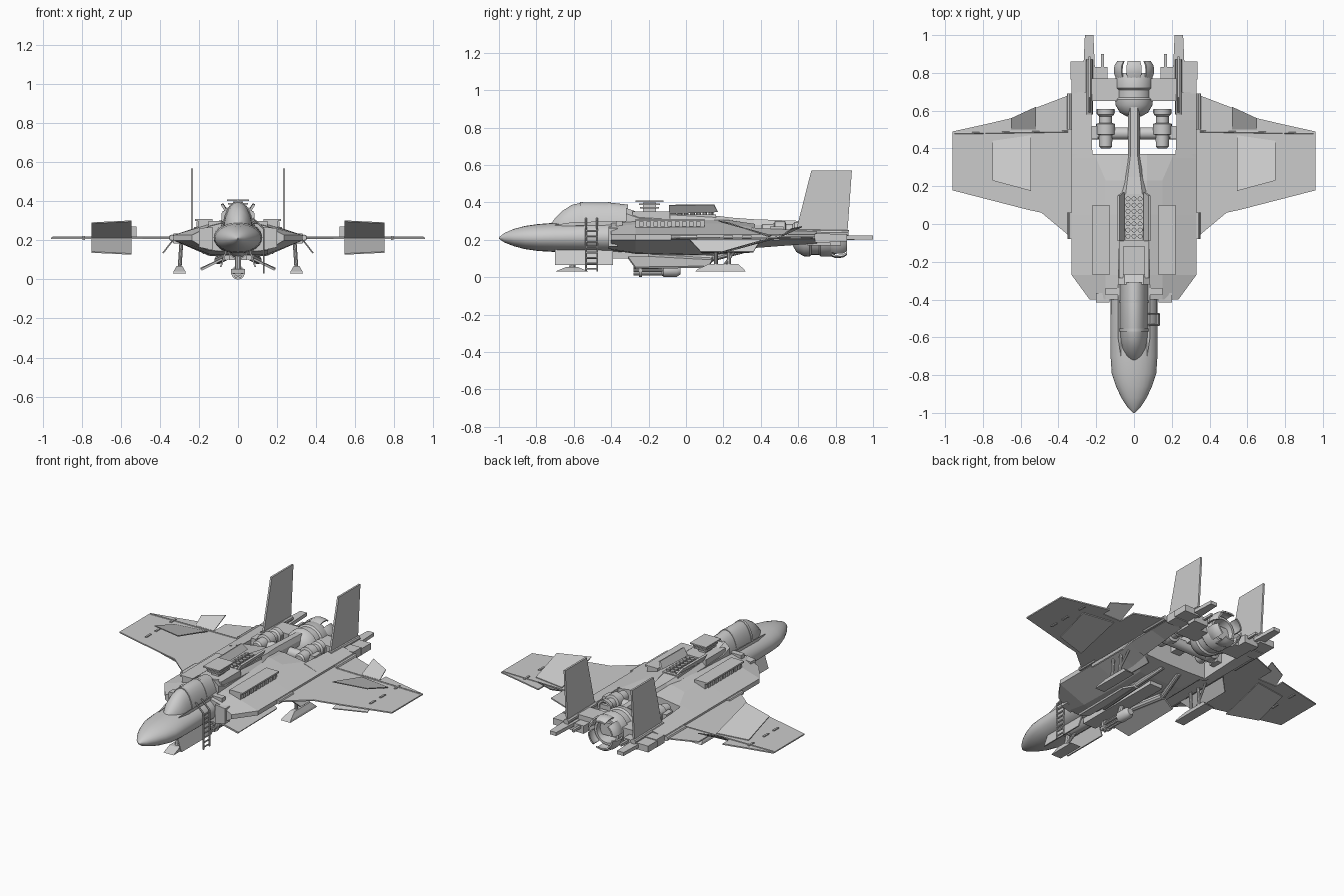
import bpy, bmesh, math
from mathutils import Vector
pi = math.pi

# ---- helpers: every part is a capped loft in world coordinates ----
def loft(name, rings, mirror=False, smooth=False):
    bm = bmesh.new()
    vs = [[bm.verts.new(p) for p in r] for r in rings]
    n = len(rings[0])
    for a, b in zip(vs, vs[1:]):
        for i in range(n):
            bm.faces.new((a[i], a[(i + 1) % n], b[(i + 1) % n], b[i]))
    bm.faces.new(vs[0][::-1])
    bm.faces.new(vs[-1])
    bmesh.ops.recalc_face_normals(bm, faces=bm.faces[:])
    me = bpy.data.meshes.new(name)
    bm.to_mesh(me)
    bm.free()
    ob = bpy.data.objects.new(name, me)
    bpy.context.collection.objects.link(ob)
    if mirror:
        m = ob.modifiers.new("Mirror", 'MIRROR')
        m.use_axis[0] = True
        m.use_mirror_merge = False
    if smooth:
        bpy.ops.object.select_all(action='DESELECT')
        ob.select_set(True)
        bpy.context.view_layer.objects.active = ob
        bpy.ops.object.shade_smooth_by_angle(angle=math.radians(35))
    return ob

def prism(name, pts, off, mirror=False):
    o = Vector(off)
    return loft(name, [[Vector(p) - o / 2 for p in pts], [Vector(p) + o / 2 for p in pts]], mirror)

def box(name, x, y, z, mirror=False):
    pts = [(x[0], y[0], 0), (x[1], y[0], 0), (x[1], y[1], 0), (x[0], y[1], 0)]
    return loft(name, [[(p[0], p[1], h) for p in pts] for h in z], mirror)

def ell(y, a, b, zc, xc=0, n=24):
    return [(xc + a * math.cos(2 * pi * i / n), y, zc + b * math.sin(2 * pi * i / n)) for i in range(n)]

def lathe(name, x, z, prof, mirror=False, n=20):
    return loft(name, [ell(y, r, r, z, x, n) for y, r in prof], mirror, True)

def rod(name, p, q, r, mirror=False, n=10):
    p, q = Vector(p), Vector(q)
    d = q - p
    u = d.orthogonal().normalized()
    w = d.normalized().cross(u)
    ring = [r * (u * math.cos(2 * pi * i / n) + w * math.sin(2 * pi * i / n)) for i in range(n)]
    return loft(name, [[p + v for v in ring], [q + v for v in ring]], mirror, True)

# ---- nose and forward fuselage ----
loft("nose_fuselage", [ell(*s) for s in [
    (-1, .004, .004, .21), (-.97, .035, .026, .211), (-.92, .067, .046, .212), (-.86, .095, .062, .212),
    (-.79, .118, .072, .212), (-.7, .124, .078, .213), (-.38, .125, .085, .215), (-.2, .12, .09, .215)]], smooth=True)
loft("canopy", [ell(*s) for s in [
    (-.725, .01, .008, .275), (-.70, .04, .05, .265), (-.66, .062, .1, .255), (-.61, .072, .134, .253),
    (-.55, .076, .147, .253), (-.42, .078, .147, .253), (-.31, .078, .135, .253)]], smooth=True)
for y in (-.56, -.41):
    loft("canopy_frame", [ell(y - .008, .08, .149, .253), ell(y + .008, .08, .149, .253)], smooth=True)
prism("canopy_sill", [(.07, -.7, .27), (.085, -.6, .285), (.085, -.3, .29), (.07, -.3, .29)], (0, 0, .02), True)

# ---- main body: faceted lifting shell with side chines ----
def hull(y, xo, top, bot, xi=.15):
    h = [(.07, top + .02), (xi, top), (xo, .228), (xo, .2), (xi, bot), (.09, bot - .005)]
    return [(x, y, z) for x, z in h] + [(-x, y, z) for x, z in h[::-1]]
loft("main_body", [hull(-.40, .235, .272, .15), hull(-.27, .33, .282, .13), hull(.05, .33, .288, .122),
                   hull(.23, .33, .285, .13), hull(.37, .33, .265, .16, .21)])
loft("dorsal_spine", [[(w, y, .24), (w, y, t - .03), (w * .6, y, t), (-w * .6, y, t), (-w, y, t - .03), (-w, y, .24)]
     for y, w, t in [(-.32, .085, .37), (-.25, .085, .345), (.15, .075, .33), (.25, .055, .318), (.36, .032, .31), (.64, .03, .3)]])
prism("intake_lip", [(.13, -.39, .27), (.2, -.39, .262), (.2, -.39, .165), (.13, -.39, .15)], (0, .05, 0), True)
box("canopy_side_block", (.075, .15), (-.375, -.34), (.26, .3), True)

# ---- rear booms, tail blocks and hinges ----
loft("tail_boom", [[(x0, y, zb), (.33, y, .2), (.33, y, .228), (x0, y, zt)] for y, x0, zb, zt in
     [(.35, .22, .155, .265), (.55, .225, .17, .255), (.7, .23, .18, .25)]], True)
box("tail_block", (.23, .33), (.69, .77), (.185, .235), True)
box("tail_block_end", (.23, .335), (.765, .86), (.19, .23), True)
prism("tail_sting", [(.205, .78, .212), (.27, .78, .212), (.26, 1, .212), (.215, 1, .212)], (0, 0, .022), True)
box("tail_probe", (.16, .175), (.76, .9), (.2, .215), True)
box("inner_tail_block", (.14, .24), (.77, .83), (.17, .22), True)
box("rear_cross_beam", (-.23, .23), (.65, .77), (.17, .25))
rod("wing_hinge_front", (.338, -.08, .214), (.338, .06, .214), .014, True)
rod("wing_hinge_rear", (.34, .5, .214), (.34, .69, .214), .016, True)

# ---- wings with split air brakes and raised flaps ----
prism("wing", [(.32, -.09, .212), (.37, -.04, .212), (.49, .06, .212), (.56, .075, .212), (.96, .178, .212),
               (.96, .49, .212), (.8, .525, .212), (.65, .56, .212), (.65, .5, .212), (.52, .5, .212),
               (.52, .615, .212), (.35, .68, .212), (.32, .68, .212)], (0, 0, .008), True)
for s, nm in ((1, "upper_air_brake"), (-1, "lower_air_brake")):
    prism(nm, [(.545, .175, .215 + s * .085), (.75, .23, .215 + s * .075), (.75, .44, .212 + s * .006),
               (.545, .47, .212 + s * .006)], (0, 0, .006), True)
prism("raised_flap", [(.52, .5, .214), (.65, .5, .214), (.65, .56, .258), (.52, .62, .27)], (0, 0, .006), True)
for y in (.2, .3, .45):
    box("wing_fold_joint", (.785, .797), (y, y + .05), (.203, .222), True)
rod("wing_spar_line", (.35, .49, .215), (.95, .48, .215), .005, True, 6)

# ---- twin fins ----
prism("tail_fin", [(.236, .585, .235), (.236, .67, .57), (.236, .887, .57), (.236, .862, .225)], (.012, 0, 0), True)
rod("fin_root", (.236, .58, .24), (.236, .87, .235), .018, True)

# ---- main engine with petals ----
lathe("main_engine", 0, .21, [(.57, .04), (.59, .075), (.63, .098), (.66, .1), (.67, .09), (.71, .09),
                              (.72, .1), (.77, .1), (.8, .085), (.8, .07), (.73, .06), (.72, .005)], n=28)
for k in range(6):
    rings = []
    for y, r in [(.76, .092), (.8, .108), (.84, .105), (.862, .09)]:
        arc = [2 * pi * k / 6 + pi / 6 + (j - 2) * .19 for j in range(5)]
        rings.append([(q * math.cos(a), y, .21 + q * math.sin(a)) for q, aa in ((r, arc), (r - .01, arc[::-1])) for a in aa])
    loft("nozzle_petal", rings, smooth=True)

# ---- paired thrusters in the open rear bay ----
lathe("thruster", .15, .25, [(.40, .025), (.41, .034), (.47, .036), (.475, .05), (.53, .05), (.535, .034),
                             (.57, .034), (.58, .045), (.61, .047), (.61, .035), (.57, .02)], True)
rod("thruster_axle", (-.225, .48, .235), (.225, .48, .235), .032, n=16)
box("thruster_bracket", (.19, .225), (.45, .52), (.2, .27), True)
box("thruster_nozzle_fin", (.1, .2), (.585, .605), (.235, .265), True)

# ---- dorsal launcher: hatch, antenna stack, tubes and open lids ----
box("antenna_hatch", (-.08, .08), (-.285, -.085), (.28, .35))
box("antenna_stem", (-.025, .025), (-.23, -.16), (.34, .4))
for z, w, l in [(.368, .045, .05), (.385, .05, .055), (.402, .057, .075)]:
    box("antenna_plate", (-w, w), (-.195 - l, -.195 + l), (z, z + .008))
box("launcher_bed", (-.055, .055), (-.085, .16), (.3, .335))
for i in range(3):
    for j in range(7):
        x, y = (i - 1) * .032, -.065 + j * .033
        rod("launch_tube", (x, y, .33), (x, y, .347), .013, n=10)
prism("launcher_lid", [(.055, -.09, .34), (.082, -.09, .385), (.082, .15, .388), (.055, .17, .35)], (.012, 0, -.004), True)

# ---- shoulder missile boxes ----
box("missile_box", (.13, .205), (-.27, .1), (.26, .302), True)
box("missile_box_roof", (.13, .22), (-.27, .1), (.3, .31), True)
for j in range(9):
    y = -.25 + j * .038
    box("missile_cell", (.2, .214), (y, y + .024), (.27, .298), True)

# ---- open belly bay, doors and rotary gun ----
box("belly_keel", (-.045, .045), (-.4, .2), (.1, .14))
prism("belly_door", [(.08, -.31, .105), (.08, .15, .105), (.19, .12, .055), (.19, -.27, .05)], (.006, 0, .01), True)
rod("folded_arm", (.06, -.2, .12), (.1, .14, .1), .022, True)
rod("folded_forearm", (.1, .14, .1), (.06, .33, .15), .016, True)
rod("gun_mount", (0, -.14, .035), (0, -.1, .13), .016)
lathe("gun_body", 0, .035, [(-.13, .025), (-.12, .033), (-.05, .033), (-.03, .02)])
for k in range(6):
    a = k * pi / 3
    x, z = .021 * math.cos(a), .035 + .021 * math.sin(a)
    rod("gun_barrel", (x, -.28, z), (x, -.12, z), .008, n=8)
lathe("gun_clamp", 0, .035, [(-.25, .035), (-.235, .035)])

# ---- nose gear with skid and doors ----
prism("nose_gear_door", [(.06, -.7, .15), (.06, -.39, .15), (.088, -.39, .065), (.088, -.7, .065)], (.008, 0, 0), True)
rod("nose_gear_strut", (0, -.58, .16), (0, -.61, .05), .016)
rod("nose_gear_brace", (0, -.46, .15), (0, -.6, .07), .009)
prism("nose_skid", [(0, -.7, .03), (0, -.64, .055), (0, -.58, .055), (0, -.52, .03)], (.07, 0, 0))

# ---- main gear with skids and doors ----
for y in (.16, .23):
    rod("main_gear_strut", (.29, y, .2), (.3, y, .05), .01, True)
rod("main_gear_brace", (.29, .3, .19), (.3, .2, .06), .007, True)
loft("main_skid", [[(.3 - w, y0, z), (.3 + w, y0, z), (.3 + w, y1, z), (.3 - w, y1, z)] for w, y0, y1, z in
     [(.033, .05, .32, .03), (.03, .06, .31, .042), (.014, .12, .28, .07)]], True)
prism("main_gear_door", [(.335, .02, .2), (.335, .4, .2), (.385, .36, .135), (.385, .08, .135)], (.006, 0, .004), True)
prism("main_gear_inner_door", [(.23, .06, .18), (.23, .36, .18), (.175, .34, .13), (.175, .08, .13)], (.006, 0, 0), True)

# ---- boarding ladder on the right side ----
for y in (-.535, -.475):
    rod("ladder_rail", (.132, y, .03), (.132, y, .26), .005, n=6)
    rod("ladder_hook", (.132, y, .26), (.075, y, .315), .005, n=6)
for j in range(8):
    z = .045 + j * .029
    rod("ladder_rung", (.132, -.535, z), (.132, -.475, z), .005, n=6)
